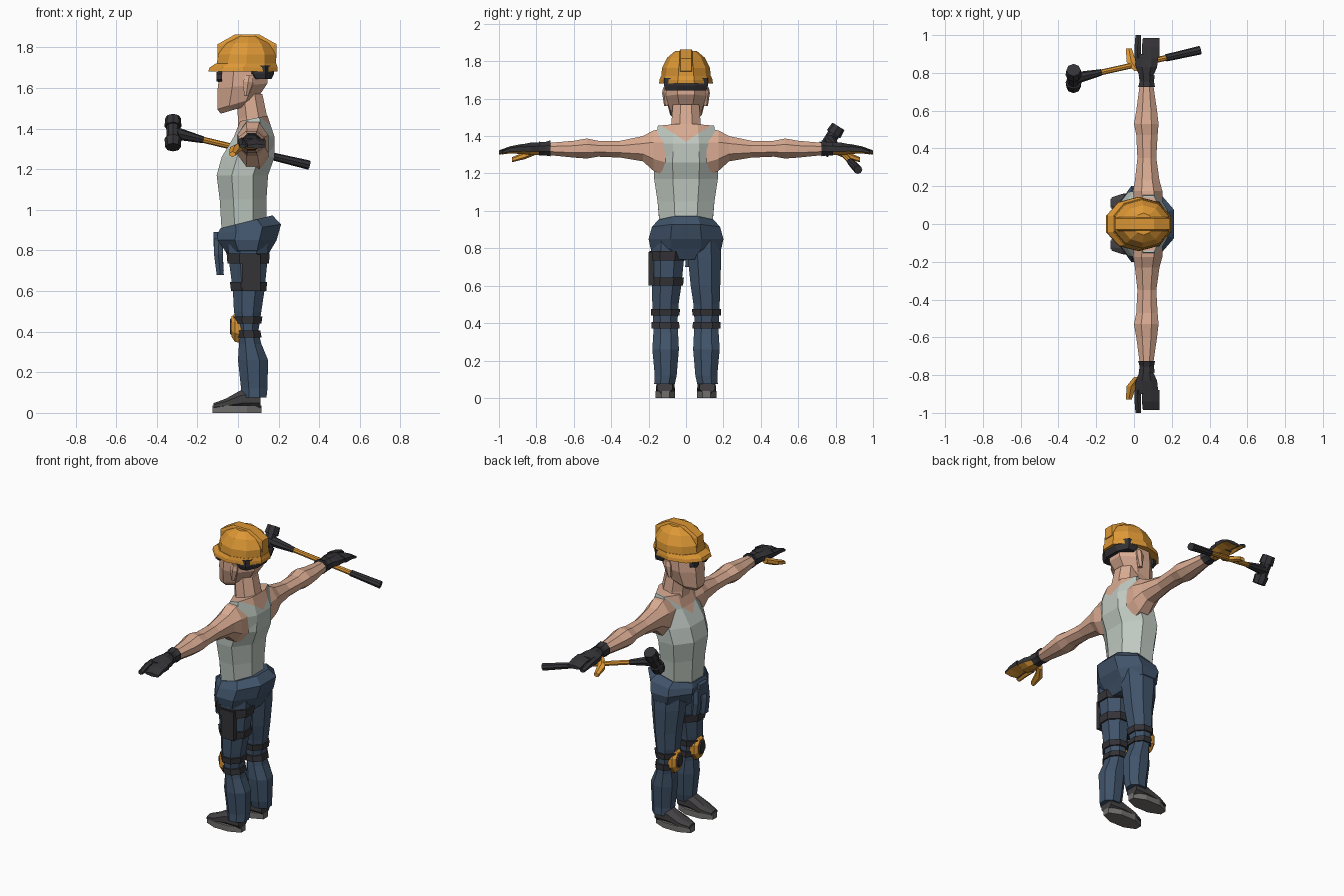
import bpy, bmesh, math
from mathutils import Vector


def material(name, rgb):
    m = bpy.data.materials.new(name)
    m.diffuse_color = (*rgb, 1)
    return m


SKIN = material("skin", (0.70, 0.41, 0.29))
TANK = material("pale_cloth", (0.52, 0.58, 0.53))
BLUE = material("blue_denim", (0.052, 0.088, 0.145))
ORANGE = material("orange", (0.72, 0.31, 0.035))
BLACK = material("black", (0.034, 0.032, 0.037))
SHOE = material("dark_leather", (0.056, 0.053, 0.056))
GREY = material("grey_rubber", (0.17, 0.162, 0.156))


def finish(name, bm, mats, rule=None):
    """Turn a bmesh into a flat shaded object; rule picks a slot per face."""
    bmesh.ops.recalc_face_normals(bm, faces=bm.faces)
    bm.normal_update()
    me = bpy.data.meshes.new(name)
    if rule:
        for f in bm.faces:
            f.material_index = rule(f)
    bm.to_mesh(me)
    bm.free()
    for m in mats:
        me.materials.append(m)
    ob = bpy.data.objects.new(name, me)
    bpy.context.collection.objects.link(ob)
    return ob


def loft_bm(axis, rings, n=8, side=1):
    """Rings are (t, a0, a1, b0, b1[, tilt]) along an axis; side mirrors y."""
    bm = bmesh.new()
    loops = []
    for t, a0, a1, b0, b1, *tilt in rings:
        loop = []
        for i in range(n):
            ang = 2 * math.pi * (i + 0.5) / n
            k = 0.5 / math.cos(math.pi / n)
            da = (a1 - a0) * k * math.cos(ang)
            a, b = (a0 + a1) / 2 + da, (b0 + b1) / 2 + (b1 - b0) * k * math.sin(ang)
            h = t + (tilt[0] * da if tilt else 0)
            co = {"z": (a, b, h), "y": (a, h, b), "x": (h, a, b)}[axis]
            loop.append(bm.verts.new((co[0], co[1] * side, co[2])))
        loops.append(loop)
    for p, q in zip(loops, loops[1:]):
        for i in range(n):
            bm.faces.new((p[i], p[(i + 1) % n], q[(i + 1) % n], q[i]))
    bm.faces.new(loops[0])
    bm.faces.new(loops[-1])
    return bm


def loft(name, mat, axis, rings, n=8, side=1):
    return finish(name, loft_bm(axis, rings, n, side), [mat])


def box(name, mat, x0, x1, y0, y1, z0, z1, side=1):
    return loft(name, mat, "z", [(z0, x0, x1, y0, y1), (z1, x0, x1, y0, y1)], 4, side)


def rod(name, mat, p, q, r1, r2, n=8):
    bm = bmesh.new()
    d = q - p
    bmesh.ops.create_cone(bm, cap_ends=True, segments=n, radius1=r1, radius2=r2, depth=d.length)
    ob = finish(name, bm, [mat])
    ob.rotation_mode = "QUATERNION"
    ob.rotation_quaternion = d.to_track_quat("Z", "Y")
    ob.location = (p + q) / 2
    return ob


# Tank top, with the V neckline cut in and the skin inside it coloured
bm = loft_bm("z", [(0.91, -0.08, 0.14, -0.14, 0.14, 0.2), (1.05, -0.09, 0.14, -0.152, 0.152),
                   (1.17, -0.105, 0.148, -0.17, 0.17), (1.26, -0.08, 0.18, -0.172, 0.172),
                   (1.36, -0.02, 0.18, -0.168, 0.168), (1.45, 0.01, 0.145, -0.15, 0.15, 0.2)])
planes = [(Vector((0.0, 0, 1.325)), Vector((-0.25, s * 0.75, 1))) for s in (1, -1)]
for co, no in planes:
    bmesh.ops.bisect_plane(bm, geom=bm.verts[:] + bm.edges[:] + bm.faces[:], plane_co=co, plane_no=no)
finish("tank_top", bm, [TANK, SKIN],
       lambda f: int(all((f.calc_center_median() - c).dot(n) > 0 for c, n in planes)))

# Neck and head
loft("neck", SKIN, "z", [(1.36, 0.0, 0.165, -0.115, 0.115), (1.45, 0.0, 0.145, -0.08, 0.08),
                         (1.57, -0.01, 0.12, -0.07, 0.07)])
loft("head", SKIN, "z", [(1.495, -0.085, 0.06, -0.055, 0.055, 0.3), (1.525, -0.102, 0.10, -0.085, 0.085, 0.3),
                         (1.61, -0.10, 0.145, -0.108, 0.108, 0.1), (1.72, -0.085, 0.145, -0.108, 0.108)])
loft("hair", BLACK, "z", [(1.645, 0.06, 0.165, -0.11, 0.11), (1.67, 0.03, 0.178, -0.118, 0.118),
                          (1.71, 0.03, 0.178, -0.118, 0.118)])
for s in (1, -1):
    loft("ear", SKIN, "z", [(1.56, 0.03, 0.05, 0.09, 0.115), (1.63, 0.025, 0.075, 0.09, 0.125),
                            (1.66, 0.035, 0.075, 0.09, 0.12)], 6, s)
    loft("eye_lens", BLACK, "x", [(-0.106, 0.02, 0.07, 1.635, 1.675), (-0.08, 0.015, 0.078, 1.63, 1.68)], 6, s)

# Hard hat: shell, brim and raised centre ridge
loft("helmet_shell", ORANGE, "z", [(1.69, -0.11, 0.188, -0.128, 0.128), (1.765, -0.097, 0.185, -0.122, 0.122),
                                   (1.82, -0.06, 0.155, -0.095, 0.095), (1.855, 0.0, 0.10, -0.055, 0.055)], 10)
loft("helmet_brim", ORANGE, "z", [(1.68, -0.147, 0.195, -0.137, 0.137), (1.70, -0.14, 0.195, -0.135, 0.135),
                                  (1.72, -0.11, 0.188, -0.128, 0.128)], 10)
loft("helmet_ridge", ORANGE, "y", [(-0.036, -0.085, 0.172, 1.70, 1.852), (-0.03, -0.10, 0.19, 1.70, 1.863),
                                   (0.03, -0.10, 0.19, 1.70, 1.863), (0.036, -0.085, 0.172, 1.70, 1.852)])

# Arms and gloves with orange palms
def palm(f):
    return int(f.normal.z < -0.3 and f.calc_center_median().z < 1.33)


for s in (1, -1):
    loft("arm", SKIN, "y", [(0.10, 0.0, 0.15, 1.18, 1.44), (0.175, -0.005, 0.15, 1.215, 1.43),
                            (0.23, 0.005, 0.135, 1.265, 1.40), (0.35, 0.018, 0.118, 1.285, 1.375),
                            (0.47, 0.012, 0.125, 1.29, 1.375), (0.53, 0.0, 0.13, 1.28, 1.387),
                            (0.60, 0.012, 0.122, 1.285, 1.375), (0.75, 0.032, 0.10, 1.30, 1.362)], 8, s)
    loft("glove_cuff", BLACK, "y", [(0.725, 0.022, 0.112, 1.292, 1.378), (0.755, 0.03, 0.105, 1.297, 1.368),
                                    (0.785, 0.025, 0.11, 1.295, 1.37)], 8, s)
    finish("glove_hand", loft_bm("y", [(0.78, 0.03, 0.10, 1.30, 1.365), (0.83, 0.01, 0.122, 1.298, 1.365),
                                       (0.90, 0.003, 0.13, 1.308, 1.352)], 8, s), [BLACK, ORANGE], palm)
    for x0, x1, tip in ((0.003, 0.036, 1.0), (0.042, 0.135, 0.985)):
        finish("glove_fingers", loft_bm("y", [(0.88, x0, x1, 1.308, 1.354), (0.94, x0, x1, 1.31, 1.343),
                                              (tip, x0 + 0.005, x1, 1.303, 1.322)], 6, s), [BLACK, ORANGE], palm)
    loft("glove_thumb", ORANGE, "y", [(0.81, 0.0, 0.04, 1.30, 1.335), (0.86, -0.04, 0.01, 1.28, 1.315),
                                      (0.93, -0.042, -0.012, 1.262, 1.285)], 6, s)

# Sledgehammer: shaft, grip and head
tail, top = Vector((0.35, 0.92, 1.22)), Vector((-0.32, 0.77, 1.38))
rod("hammer_shaft", ORANGE, tail.lerp(top, 0.2), tail.lerp(top, 0.85), 0.015, 0.015)
rod("hammer_grip", BLACK, tail, tail.lerp(top, 0.27), 0.023, 0.019)
rod("hammer_collar", BLACK, tail.lerp(top, 0.78), top, 0.017, 0.033)
up = Vector((0, 0.53, 0.85))
for a, b, r1, r2 in ((-0.085, -0.035, 0.038, 0.042), (-0.035, 0.035, 0.033, 0.033), (0.035, 0.085, 0.042, 0.038)):
    rod("hammer_head", BLACK, top + up * a, top + up * b, r1, r2)

# Hips with the coverall top rolled down, and its sleeves knotted in front
loft("hips", BLUE, "z", [(0.74, -0.03, 0.13, -0.10, 0.10), (0.80, -0.065, 0.16, -0.19, 0.19),
                         (0.85, -0.10, 0.19, -0.20, 0.20), (0.905, -0.10, 0.212, -0.182, 0.182, 0.15),
                         (0.94, -0.088, 0.17, -0.147, 0.147, 0.25)])
box("sleeve_knot", BLUE, -0.12, -0.06, -0.05, 0.03, 0.82, 0.89)
for y0, z0 in ((-0.085, 0.68), (0.0, 0.70)):
    loft("hanging_sleeve", BLUE, "z", [(z0, -0.105, -0.07, y0, y0 + 0.06), (0.78, -0.118, -0.075, y0 + 0.005, y0 + 0.06),
                                       (0.86, -0.118, -0.07, y0 + 0.02, y0 + 0.055)], 6)

# Trouser legs; straps follow the leg's own cross-section
LEG = [(0.075, 0.02, 0.14, 0.06, 0.17), (0.12, 0.015, 0.145, 0.05, 0.167), (0.26, 0.0, 0.148, 0.038, 0.18),
       (0.34, 0.005, 0.115, 0.042, 0.175), (0.40, 0.0, 0.10, 0.046, 0.175), (0.50, -0.02, 0.115, 0.04, 0.18),
       (0.60, -0.025, 0.13, 0.025, 0.183), (0.75, -0.045, 0.145, 0.01, 0.188), (0.84, -0.05, 0.15, 0.005, 0.185)]


def strap(name, z0, z1, side, grow=0.009):
    rings = []
    for z in (z0, z1):
        lo, hi = next((p, q) for p, q in zip(LEG, LEG[1:]) if p[0] <= z <= q[0])
        k = (z - lo[0]) / (hi[0] - lo[0])
        c = [a + (b - a) * k for a, b in zip(lo, hi)]
        rings.append((z, c[1] - grow, c[2] + grow, c[3] - grow, c[4] + grow))
    loft(name, BLACK, "z", rings, 8, side)


for s in (1, -1):
    loft("trouser_leg", BLUE, "z", LEG, 8, s)
    strap("knee_strap", 0.37, 0.405, s)
    strap("knee_strap", 0.44, 0.475, s)
    loft("knee_pad", ORANGE, "x", [(-0.032, 0.075, 0.145, 0.375, 0.475), (-0.015, 0.06, 0.16, 0.35, 0.49),
                                   (0.03, 0.06, 0.16, 0.34, 0.49)], 8, s)
    loft("knee_plate", BLACK, "x", [(-0.04, 0.085, 0.135, 0.39, 0.46), (-0.03, 0.08, 0.14, 0.38, 0.47)], 8, s)
    # Shoes
    loft("shoe_sole", GREY, "z", [(0, -0.125, 0.115, 0.058, 0.162), (0.036, -0.125, 0.115, 0.058, 0.162)], 8, s)
    loft("shoe_upper", SHOE, "x", [(-0.12, 0.08, 0.14, 0.02, 0.048), (-0.06, 0.06, 0.16, 0.02, 0.07),
                                   (0.02, 0.065, 0.157, 0.02, 0.115), (0.112, 0.072, 0.155, 0.02, 0.115)], 8, s)

# Thigh holster on one leg
strap("thigh_strap", 0.60, 0.645, -1)
strap("thigh_strap", 0.735, 0.785, -1)
box("thigh_pouch", BLACK, 0.02, 0.11, 0.17, 0.2, 0.60, 0.78, -1)
